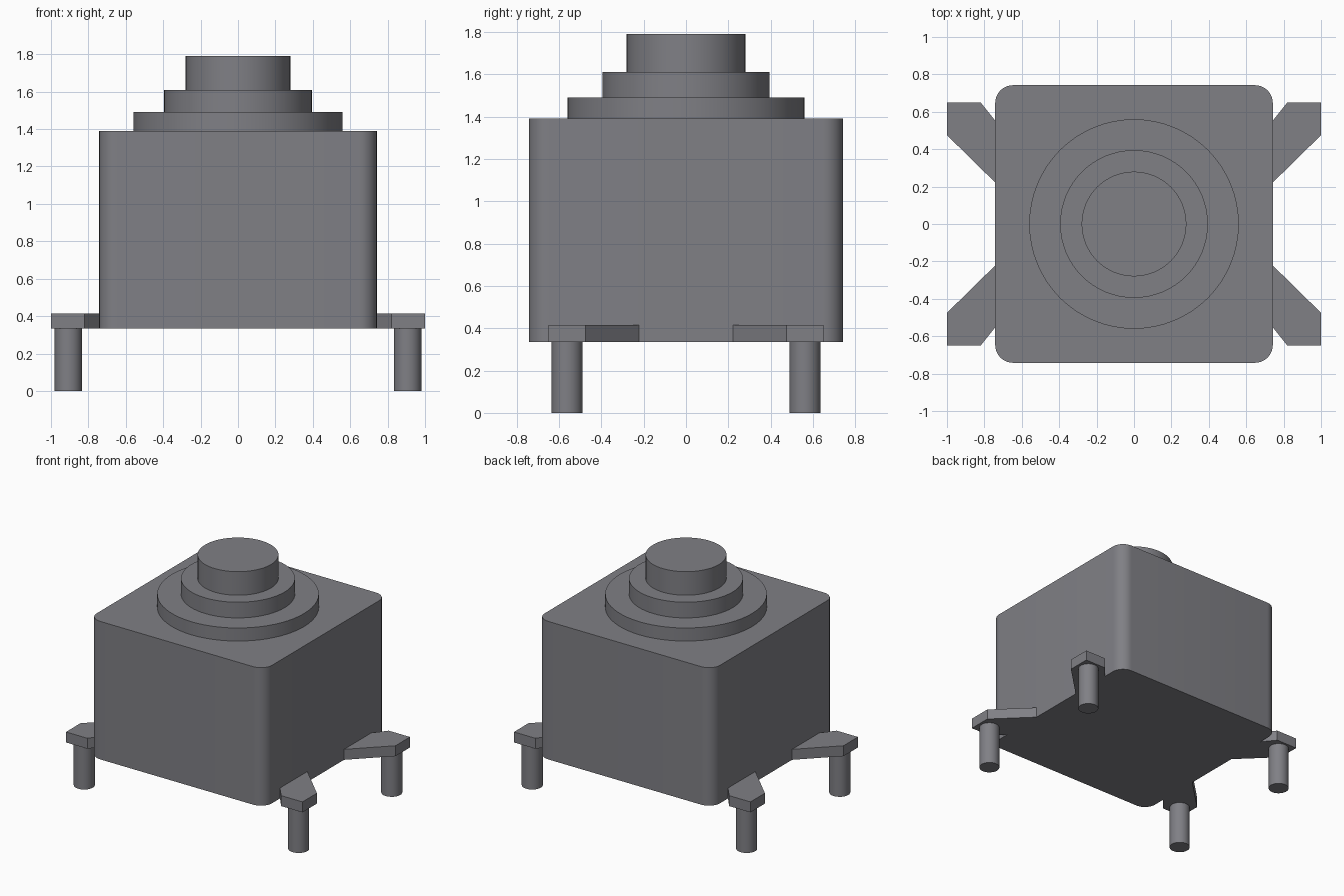
import bpy
import bmesh
import math

cube = bpy.data.objects.get("Cube")
if cube:
    bpy.data.objects.remove(cube, do_unlink=True)

grey = bpy.data.materials.new("slate grey")
grey.use_nodes = True
COLOUR = (0.215, 0.215, 0.235, 1)
grey.diffuse_color = COLOUR
grey.node_tree.nodes["Principled BSDF"].inputs["Base Color"].default_value = COLOUR


def extrude_profile(name, points, z0, z1):
    """Solid prism from a flat outline between two heights."""
    bm = bmesh.new()
    face = bm.faces.new([bm.verts.new((x, y, z0)) for x, y in points])
    top = bmesh.ops.extrude_face_region(bm, geom=[face])["geom"]
    verts = [v for v in top if isinstance(v, bmesh.types.BMVert)]
    bmesh.ops.translate(bm, verts=verts, vec=(0, 0, z1 - z0))
    bmesh.ops.recalc_face_normals(bm, faces=bm.faces)
    mesh = bpy.data.meshes.new(name)
    bm.to_mesh(mesh)
    bm.free()
    mesh.materials.append(grey)
    obj = bpy.data.objects.new(name, mesh)
    bpy.context.collection.objects.link(obj)
    bpy.ops.object.select_all(action="DESELECT")
    obj.select_set(True)
    bpy.context.view_layer.objects.active = obj
    bpy.ops.object.shade_smooth_by_angle(angle=math.radians(30))
    return obj


def arc(cx, cy, radius, start, sweep, steps):
    """Points along an arc, angles in degrees, end point left out."""
    angles = [math.radians(start + sweep * i / steps) for i in range(steps)]
    return [(cx + radius * math.cos(a), cy + radius * math.sin(a)) for a in angles]


def mirror_four(obj):
    mod = obj.modifiers.new("four corners", "MIRROR")
    mod.use_axis = (True, True, False)
    mod.use_clip = False
    mod.use_mirror_merge = False


# Box housing with rounded upright corners
BASE, TOP, HALF, ROUND = 0.335, 1.39, 0.742, 0.095
outline = []
for i, (sx, sy) in enumerate([(1, 1), (-1, 1), (-1, -1), (1, -1)]):
    inner = HALF - ROUND
    outline += arc(sx * inner, sy * inner, ROUND, 90 * i, 90, 10)
    end = math.radians(90 * (i + 1))
    outline.append((sx * inner + ROUND * math.cos(end), sy * inner + ROUND * math.sin(end)))
extrude_profile("housing", outline, BASE, TOP)

# Stepped round collars and the button on top
z = TOP
for name, radius, z_end in [("lower_collar", 0.56, 1.49),
                            ("upper_collar", 0.395, 1.61),
                            ("button", 0.28, 1.79)]:
    extrude_profile(name, arc(0, 0, radius, 0, 360, 64), z, z_end)
    z = z_end

# Angled mounting tabs, running slightly into the housing
tab = [(1, 0.65), (0.82, 0.65), (0.72, 0.525), (0.72, 0.2), (1, 0.475)]
mirror_four(extrude_profile("mounting_tabs", tab, BASE, 0.415))

# Round pins below the tabs
mirror_four(extrude_profile("pins", arc(0.907, 0.562, 0.073, 0, 360, 32), 0, BASE))
